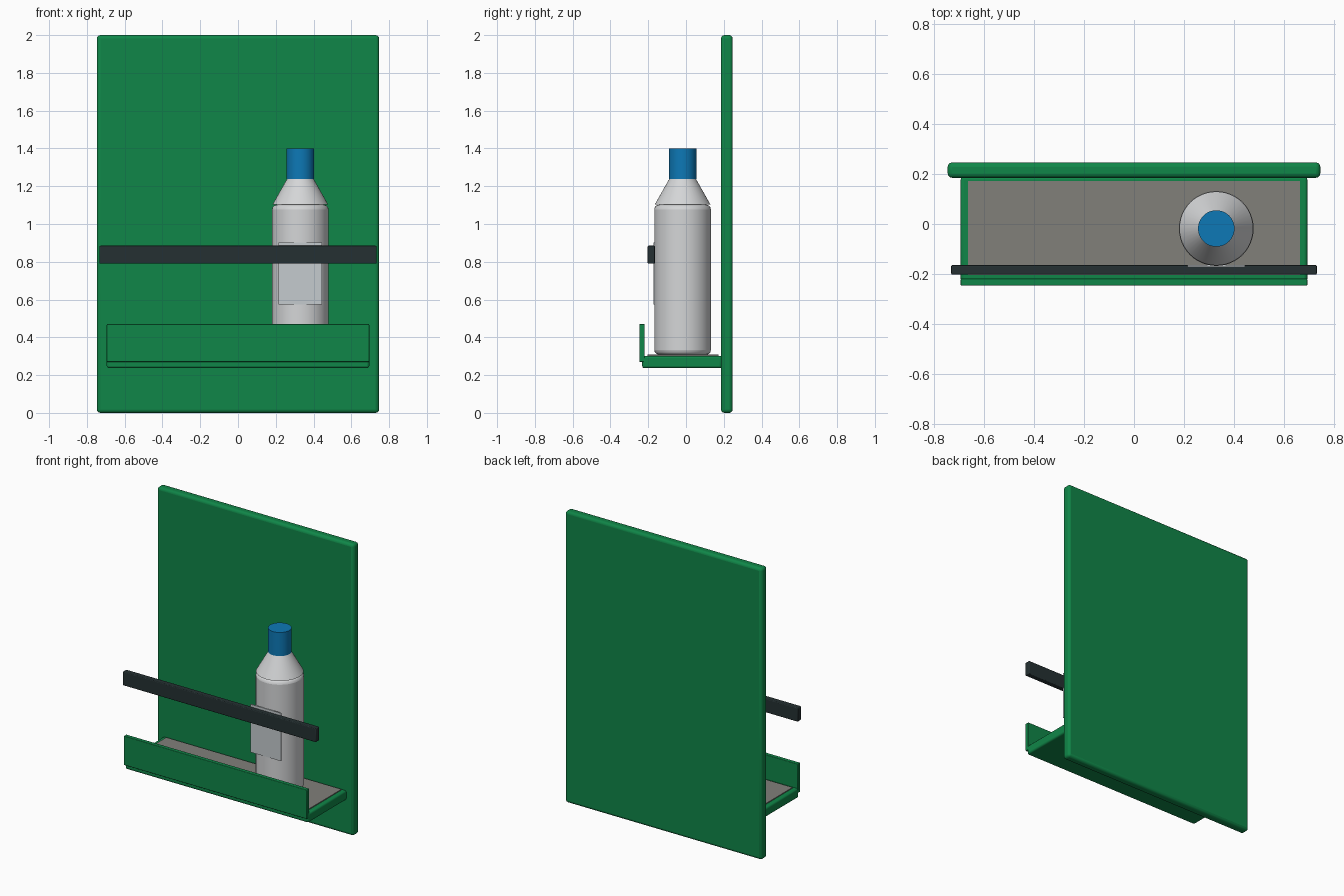
import bpy, math

if "Cube" in bpy.data.objects:
    bpy.data.objects.remove(bpy.data.objects["Cube"])


def material(name, rgb):
    m = bpy.data.materials.new(name)
    m.diffuse_color = (*rgb, 1)
    m.use_nodes = True
    m.node_tree.nodes["Principled BSDF"].inputs["Base Color"].default_value = m.diffuse_color
    return m


GREEN = material("green paint", (0.005, 0.24, 0.065))
GREY = material("grey mat", (0.22, 0.215, 0.195))
DARK = material("dark rail", (0.018, 0.030, 0.032))
WHITE = material("bottle white", (0.66, 0.67, 0.68))
LABEL = material("label grey", (0.56, 0.60, 0.62))
BLUE = material("cap blue", (0.004, 0.19, 0.47))


def finish(name, mat, bevel, segments=3):
    ob = bpy.context.object
    ob.name = name
    ob.data.materials.append(mat)
    if bevel:
        mod = ob.modifiers.new("Rounded edges", 'BEVEL')
        mod.width = bevel
        mod.segments = segments
        mod.limit_method = 'ANGLE'
        mod.angle_limit = math.radians(40)
    bpy.ops.object.shade_smooth_by_angle(angle=math.radians(35))
    return ob


def box(name, x, y, z, mat, bevel=0):
    """Box from (min, max) pairs on each axis."""
    bpy.ops.mesh.primitive_cube_add(
        size=1, location=[(a + b) / 2 for a, b in (x, y, z)])
    bpy.context.object.scale = [b - a for a, b in (x, y, z)]
    bpy.ops.object.transform_apply(location=False, rotation=False, scale=True)
    return finish(name, mat, bevel)


def round_part(name, r1, r2, z, mat, bevel=0):
    """Cylinder or cone on the bottle axis."""
    bpy.ops.mesh.primitive_cone_add(
        vertices=48, radius1=r1, radius2=r2, depth=z[1] - z[0],
        location=(0.33, -0.018, (z[0] + z[1]) / 2))
    return finish(name, mat, bevel)


# Wall panel and shelf
box("back_panel", (-0.747, 0.747), (0.185, 0.247), (0, 2), GREEN, 0.018)
box("shelf_board", (-0.695, 0.695), (-0.232, 0.19), (0.237, 0.302), GREEN, 0.012)
box("front_lip", (-0.695, 0.695), (-0.247, -0.219), (0.27, 0.47), GREEN, 0.004)
box("shelf_mat", (-0.665, 0.665), (-0.205, 0.172), (0.298, 0.308), GREY)

# Retaining rail
box("front_rail", (-0.733, 0.733), (-0.203, -0.165), (0.79, 0.885), DARK, 0.005)

# Bottle
round_part("bottle_body", 0.15, 0.15, (0.308, 1.102), WHITE, 0.025)
round_part("bottle_shoulder", 0.148, 0.07, (1.102, 1.24), WHITE)
round_part("bottle_cap", 0.073, 0.073, (1.238, 1.4), BLUE)
box("bottle_label", (0.215, 0.445), (-0.172, -0.165), (0.573, 0.902), LABEL)
